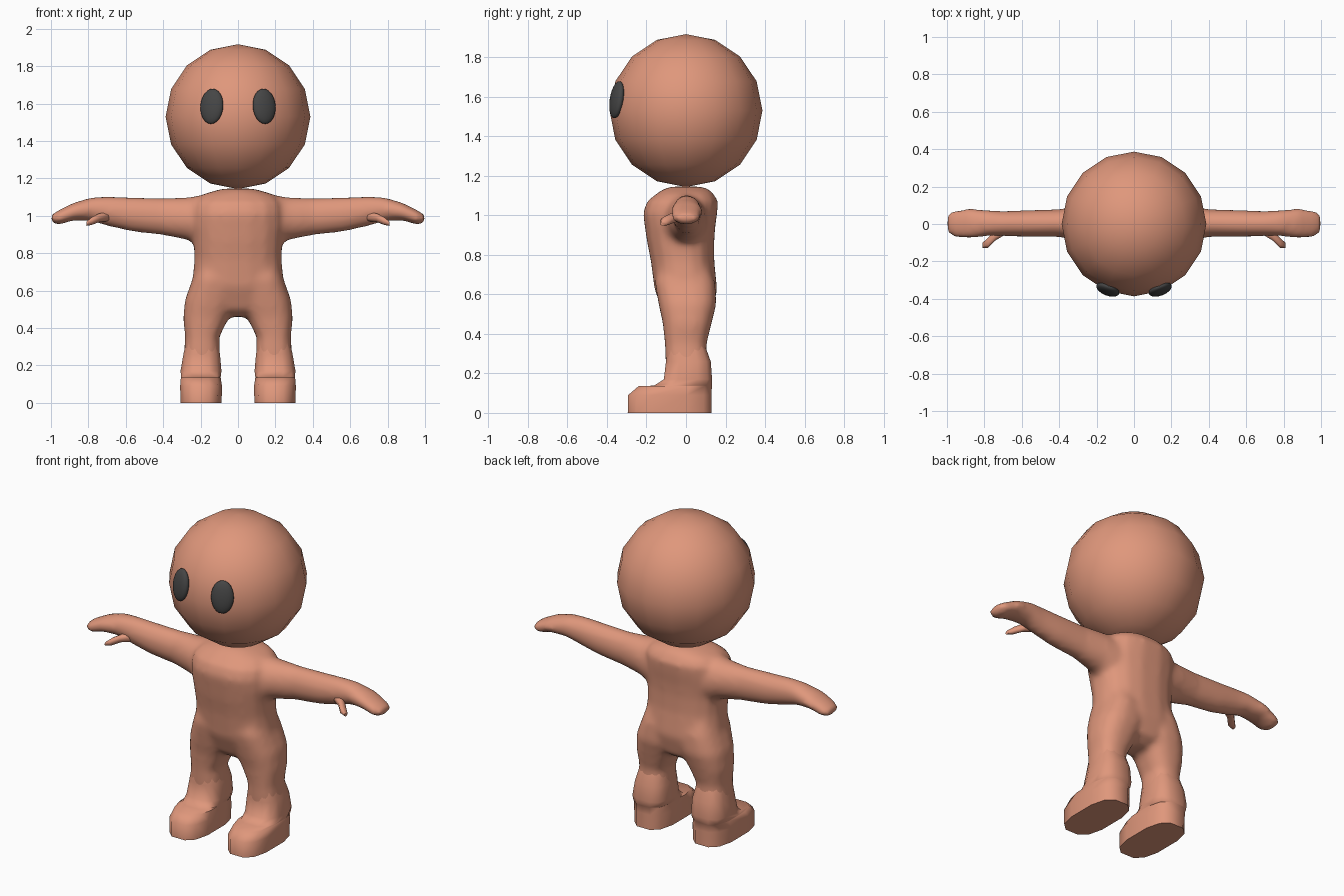
import bpy
import bmesh
from math import sin, cos, pi, radians, copysign

old = bpy.data.objects.get("Cube")
if old:
    bpy.data.objects.remove(old, do_unlink=True)


def make_material(name, colour):
    mat = bpy.data.materials.new(name)
    mat.use_nodes = True
    mat.diffuse_color = colour
    mat.node_tree.nodes["Principled BSDF"].inputs["Base Color"].default_value = colour
    return mat


skin = make_material("warm skin", (0.74, 0.31, 0.2, 1))
dark = make_material("dark grey", (0.06, 0.06, 0.06, 1))


def loft(bm, axis, rings, side=1, sides=16, power=2.0):
    """Skin rounded rings; each ring is (position, low_a, high_a, low_b, high_b)."""
    loops = []
    for pos, a0, a1, b0, b1 in rings:
        loop = []
        for i in range(sides):
            t = 2 * pi * (i + 0.5) / sides
            ca = copysign(abs(cos(t)) ** (2 / power), cos(t))
            sb = copysign(abs(sin(t)) ** (2 / power), sin(t))
            a = (a0 + a1) / 2 + ca * (a1 - a0) / 2
            b = (b0 + b1) / 2 + sb * (b1 - b0) / 2
            x, y, z = (a, b, pos) if axis == "z" else (pos, a, b)
            loop.append(bm.verts.new((side * x, y, z)))
        loops.append(loop)
    for low, high in zip(loops, loops[1:]):
        for i in range(sides):
            j = (i + 1) % sides
            bm.faces.new((low[i], low[j], high[j], high[i]))
    bm.faces.new(loops[0])
    bm.faces.new(loops[-1])


def finish(bm, name, mat, angle=None):
    bmesh.ops.recalc_face_normals(bm, faces=bm.faces)
    mesh = bpy.data.meshes.new(name)
    bm.to_mesh(mesh)
    bm.free()
    mesh.materials.append(mat)
    obj = bpy.data.objects.new(name, mesh)
    bpy.context.collection.objects.link(obj)
    bpy.ops.object.select_all(action="DESELECT")
    obj.select_set(True)
    bpy.context.view_layer.objects.active = obj
    if angle:
        bpy.ops.object.shade_smooth_by_angle(angle=radians(angle))
    else:
        bpy.ops.object.shade_smooth()
    return obj


# Section tables
torso_rings = [
    (0.46, -0.05, 0.05, -0.06, 0.07),
    (0.5, -0.17, 0.17, -0.11, 0.13),
    (0.62, -0.25, 0.25, -0.16, 0.16),
    (0.77, -0.235, 0.235, -0.18, 0.145),
    (0.87, -0.24, 0.24, -0.2, 0.145),
    (0.94, -0.25, 0.25, -0.21, 0.15),
    (1.01, -0.25, 0.25, -0.22, 0.16),
    (1.07, -0.24, 0.24, -0.2, 0.165),
    (1.11, -0.2, 0.2, -0.15, 0.14),
    (1.13, -0.14, 0.14, -0.12, 0.12),
    (1.145, -0.08, 0.08, -0.08, 0.08),
]
arm_rings = [
    (0.1, -0.14, 0.12, 0.82, 1.12),
    (0.2, -0.13, 0.11, 0.83, 1.11),
    (0.27, -0.1, 0.1, 0.87, 1.1),
    (0.4, -0.07, 0.08, 0.895, 1.095),
    (0.57, -0.07, 0.075, 0.915, 1.1),
    (0.7, -0.065, 0.07, 0.945, 1.105),
    (0.78, -0.065, 0.075, 0.97, 1.1),
    (0.88, -0.08, 0.085, 0.975, 1.07),
    (0.96, -0.075, 0.075, 0.95, 1.03),
    (1.0, -0.045, 0.055, 0.965, 1.005),
]
leg_rings = [
    (0.18, 0.1, 0.29, -0.1, 0.11),
    (0.27, 0.095, 0.29, -0.105, 0.11),
    (0.35, 0.1, 0.283, -0.108, 0.105),
    (0.45, 0.05, 0.294, -0.118, 0.13),
    (0.55, 0.0, 0.285, -0.14, 0.155),
    (0.66, 0.0, 0.245, -0.16, 0.15),
    (0.74, 0.02, 0.22, -0.14, 0.12),
]
foot_rings = [
    (0.0, 0.085, 0.31, -0.3, 0.135),
    (0.09, 0.083, 0.312, -0.298, 0.135),
    (0.135, 0.09, 0.308, -0.245, 0.135),
    (0.138, 0.09, 0.306, -0.165, 0.135),
    (0.17, 0.086, 0.31, -0.115, 0.135),
    (0.26, 0.094, 0.294, -0.104, 0.128),
    (0.35, 0.11, 0.275, -0.095, 0.095),
]
thumb_rings = [
    (0.69, -0.06, 0.0, 0.97, 1.02),
    (0.74, -0.09, -0.03, 0.965, 1.015),
    (0.78, -0.13, -0.07, 0.95, 0.995),
    (0.81, -0.13, -0.1, 0.945, 0.97),
]

# Body: torso, arms and legs blended into one smooth skin
bm = bmesh.new()
loft(bm, "z", torso_rings, power=2.4)
for side in (1, -1):
    loft(bm, "x", arm_rings, side)
    loft(bm, "z", leg_rings, side, power=2.5)
body = finish(bm, "body", skin)
remesh = body.modifiers.new("blend", "REMESH")
remesh.mode = "VOXEL"
remesh.voxel_size = 0.016
remesh.use_smooth_shade = True
smooth = body.modifiers.new("soften", "SMOOTH")
smooth.factor = 0.5
smooth.iterations = 10

# Feet and thumbs
for side, label in ((1, "left"), (-1, "right")):
    bm = bmesh.new()
    loft(bm, "z", foot_rings, side, sides=12, power=2.9)
    finish(bm, label + "_foot", skin, angle=50)
    bm = bmesh.new()
    loft(bm, "x", thumb_rings, side, sides=8)
    finish(bm, label + "_thumb", skin, angle=60)

# Head
bm = bmesh.new()
bmesh.ops.create_uvsphere(bm, u_segments=16, v_segments=8, radius=0.387)
head = finish(bm, "head", skin)
head.location.z = 1.53

# Eyes: flattened balls turned to sit on the head
for side, label in ((1, "left"), (-1, "right")):
    bm = bmesh.new()
    bmesh.ops.create_uvsphere(bm, u_segments=20, v_segments=12, radius=1)
    eye = finish(bm, label + "_eye", dark)
    eye.scale = (0.065, 0.03, 0.095)
    eye.location = (side * 0.14, -0.35, 1.585)
    eye.rotation_euler = (radians(-9), 0, radians(side * 21))
